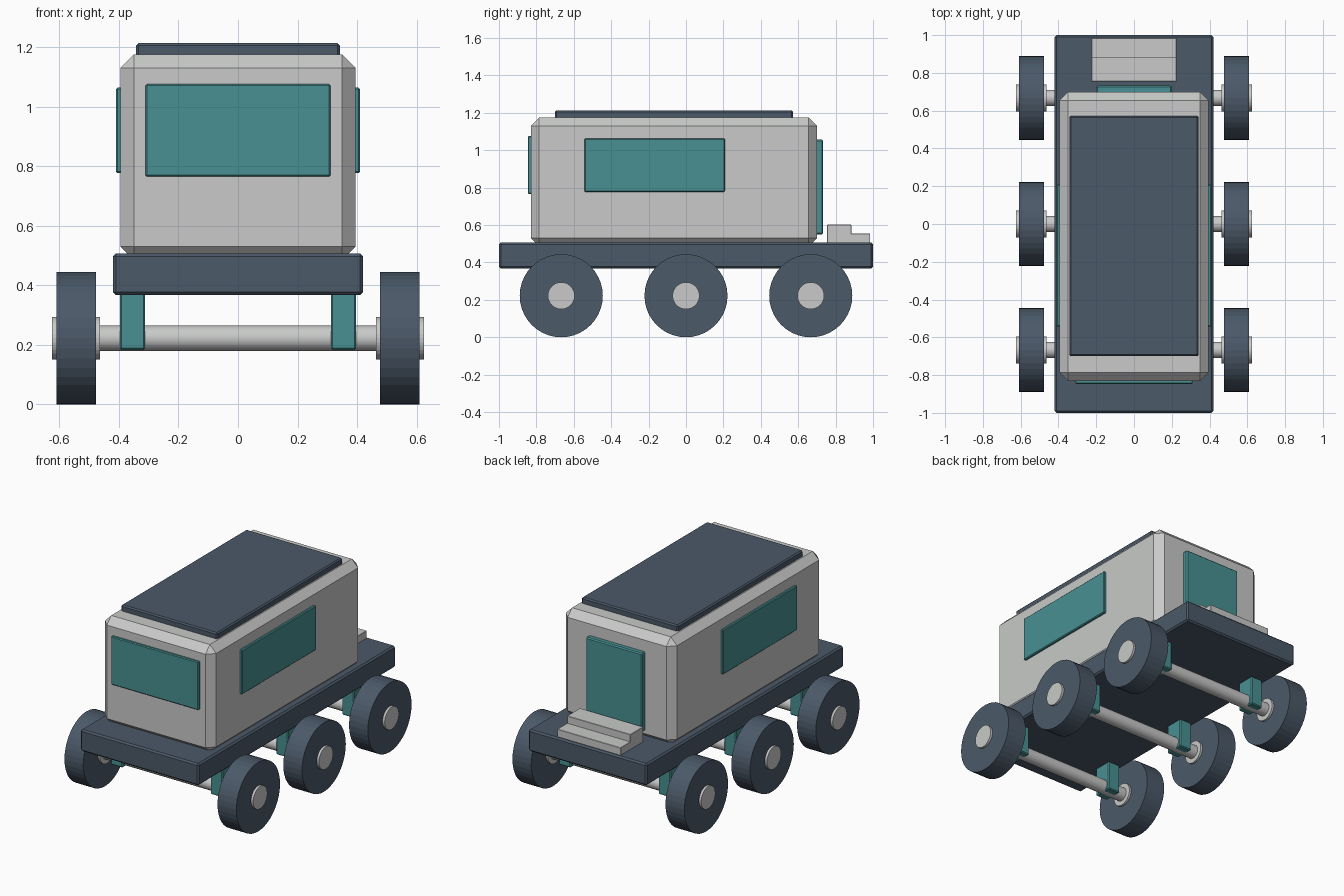
import bpy
import math

cube = bpy.data.objects.get("Cube")
if cube:
    bpy.data.objects.remove(cube, do_unlink=True)


def make_material(name, rgb):
    mat = bpy.data.materials.new(name)
    mat.use_nodes = True
    colour = (*rgb, 1.0)
    mat.diffuse_color = colour
    bsdf = next(n for n in mat.node_tree.nodes if n.type == 'BSDF_PRINCIPLED')
    bsdf.inputs["Base Color"].default_value = colour
    return mat


SLATE = make_material("dark slate", (0.07, 0.10, 0.14))
GREY = make_material("light grey", (0.58, 0.59, 0.58))
TEAL = make_material("teal", (0.065, 0.28, 0.29))


def finish(obj, name, mat, bevel):
    """Name, colour and chamfer a part."""
    obj.name = obj.data.name = name
    obj.data.materials.append(mat)
    if bevel:
        mod = obj.modifiers.new("chamfer", 'BEVEL')
        mod.width = bevel
        mod.segments = 1
        mod.limit_method = 'ANGLE'
    return obj


def box(name, mat, x, y, z, bevel=0.0):
    """Box given by its (min, max) range on each axis."""
    ranges = (x, y, z)
    bpy.ops.mesh.primitive_cube_add(size=1, location=[(a + b) / 2 for a, b in ranges])
    obj = bpy.context.object
    obj.scale = [b - a for a, b in ranges]
    bpy.ops.object.transform_apply(location=False, rotation=False, scale=True)
    return finish(obj, name, mat, bevel)


def cylinder_x(name, mat, x, y, z, radius, sides, bevel=0.0, smooth=False):
    """Cylinder lying along the x axis."""
    bpy.ops.mesh.primitive_cylinder_add(
        vertices=sides, radius=radius, depth=x[1] - x[0],
        location=((x[0] + x[1]) / 2, y, z), rotation=(0, math.pi / 2, 0))
    bpy.ops.object.transform_apply(location=False, rotation=True, scale=True)
    if smooth:
        bpy.ops.object.shade_smooth_by_angle(angle=math.radians(30))
    return finish(bpy.context.object, name, mat, bevel)


def mirrored(side, near, far):
    """Range from near to far on the given side of x = 0."""
    return tuple(sorted((side * near, side * far)))


# Body
box("chassis", SLATE, (-0.42, 0.42), (-1, 1), (0.367, 0.507), 0.01)
box("cabin", GREY, (-0.395, 0.395), (-0.83, 0.70), (0.485, 1.175), 0.045)
box("roof_panel", SLATE, (-0.342, 0.342), (-0.70, 0.572), (1.165, 1.213), 0.008)

# Glazing and rear door
box("windshield", TEAL, (-0.311, 0.311), (-0.846, -0.81), (0.765, 1.075), 0.005)
box("rear_door", TEAL, (-0.2, 0.2), (0.68, 0.733), (0.55, 1.056), 0.007)

# Rear steps
box("lower_step", GREY, (-0.225, 0.225), (0.755, 0.985), (0.50, 0.555), 0.002)
box("upper_step", GREY, (-0.225, 0.225), (0.755, 0.885), (0.50, 0.602), 0.002)

SIDES = (("left", 1), ("right", -1))
for side_name, s in SIDES:
    box(side_name + "_window", TEAL, mirrored(s, 0.375, 0.41),
        (-0.543, 0.208), (0.777, 1.063), 0.005)

# Running gear: three axles, each with a pair of struts, wheels and hubs
RADIUS = 0.222
for row, y in (("front", -0.667), ("middle", 0.0), ("rear", 0.667)):
    cylinder_x(row + "_axle", GREY, (-0.5, 0.5), y, RADIUS, 0.043, 24, smooth=True)
    for side_name, s in SIDES:
        prefix = f"{row}_{side_name}_"
        box(prefix + "strut", TEAL, mirrored(s, 0.312, 0.397),
            (y - 0.06, y + 0.06), (0.183, 0.385), 0.006)
        cylinder_x(prefix + "wheel", SLATE, mirrored(s, 0.477, 0.61), y, RADIUS, RADIUS, 40)
        cylinder_x(prefix + "hub", GREY, mirrored(s, 0.463, 0.625), y, RADIUS, 0.072, 32)
